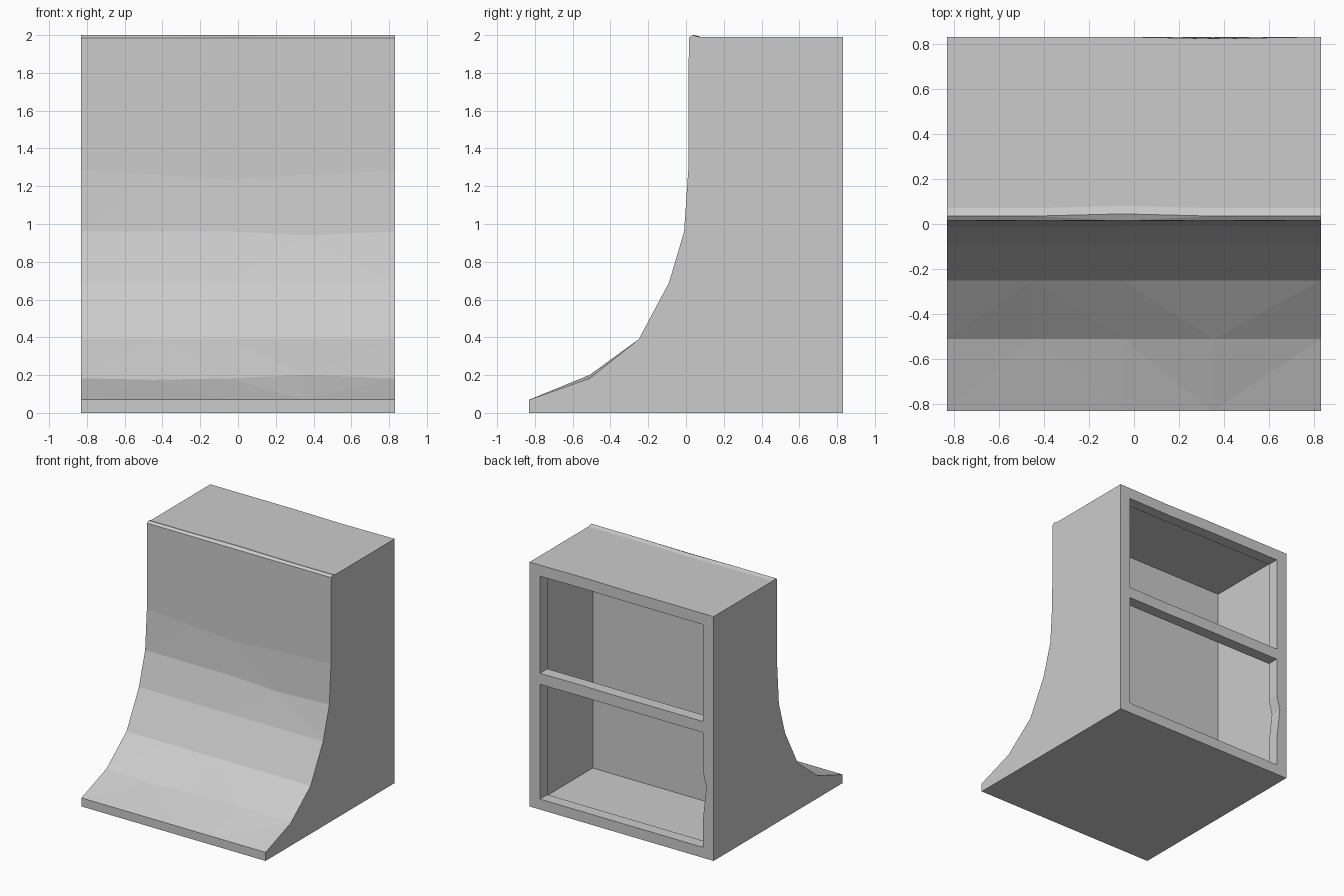
import bpy
import bmesh

cube = bpy.data.objects.get("Cube")
if cube:
    bpy.data.objects.remove(cube, do_unlink=True)

HALF = 0.83
SKIN = 0.008    # thickness of the outer shell
RAIL = 0.095    # width and depth of the rear frame

# Single plain grey
grey = bpy.data.materials.new("plain_grey")
grey.use_nodes = True
grey.diffuse_color = (0.6, 0.6, 0.6, 1)
grey.node_tree.nodes["Principled BSDF"].inputs["Base Color"].default_value = (0.6, 0.6, 0.6, 1)


def loft(name, sections):
    """Join equal-length rings of points into a closed, flat-shaded solid."""
    bm = bmesh.new()
    rings = [[bm.verts.new(p) for p in ring] for ring in sections]
    for a, b in zip(rings, rings[1:]):
        for i in range(len(a)):
            j = (i + 1) % len(a)
            bm.faces.new((a[i], a[j], b[j], b[i]))
    caps = [bm.faces.new(rings[0]), bm.faces.new(rings[-1])]
    bmesh.ops.triangulate(bm, faces=[f for f in bm.faces if f not in caps])
    bmesh.ops.recalc_face_normals(bm, faces=bm.faces)
    mesh = bpy.data.meshes.new(name)
    bm.to_mesh(mesh)
    bm.free()
    mesh.materials.append(grey)
    obj = bpy.data.objects.new(name, mesh)
    bpy.context.collection.objects.link(obj)
    return obj


def prism(name, outline, y0, y1):
    """Push an x-z outline through from y0 to y1."""
    return loft(name, [[(x, y, z) for x, z in outline] for y in (y0, y1)])


def rectangle(x, z0, z1):
    return [(-x, z0), (x, z0), (x, z1), (-x, z1)]


# Curved ramp profile (y, z), from the toe up to the lip and down the back
profile = [(-HALF, 0), (-HALF, 0.07), (-0.51, 0.183), (-0.25, 0.39),
           (-0.09, 0.69), (-0.01, 0.96), (0.012, 1.285), (0.015, 1.985),
           (0.035, 2.0), (0.07, 1.99), (HALF, 1.99), (HALF, 0)]

# Hand-worked unevenness: (station, profile point) -> (dy, dz)
stations = [-HALF, -0.45, -0.05, 0.35, HALF]
wobble = {(1, 2): (0, -0.008), (3, 2): (0, 0.018),
          (1, 6): (0, -0.025), (2, 6): (0, -0.05), (3, 6): (0, -0.025),
          (3, 5): (0, -0.02), (2, 8): (0.01, 0), (2, 9): (0.01, 0),
          (3, 10): (-0.008, 0)}

sections = []
for s, x in enumerate(stations):
    ring = []
    for k, (y, z) in enumerate(profile):
        dy, dz = wobble.get((s, k), (0, 0))
        ring.append((x, y + dy, z + dz))
    sections.append(ring)
ramp = loft("ramp_body", sections)

# Hollow inside, then the two openings in the rear frame
inner = HALF - RAIL
notched = [(-inner, 0.085), (inner, 0.085), (inner, 1.02), (-inner, 1.02),
           (-inner, 0.7), (-inner - 0.03, 0.58), (-inner, 0.32)]
cutters = [
    prism("cavity_cutter", rectangle(HALF - SKIN, SKIN, 1.99 - SKIN), 0.026, HALF - RAIL),
    prism("upper_opening_cutter", rectangle(inner, 1.11, 1.9), 0.5, 1),
    prism("lower_opening_cutter", notched, 0.5, 1),
]
for cutter in cutters:
    cutter.hide_render = True
    cutter.hide_viewport = True
    cutter.display_type = 'WIRE'
    cut = ramp.modifiers.new(cutter.name, 'BOOLEAN')
    cut.operation = 'DIFFERENCE'
    cut.solver = 'EXACT'
    cut.object = cutter
